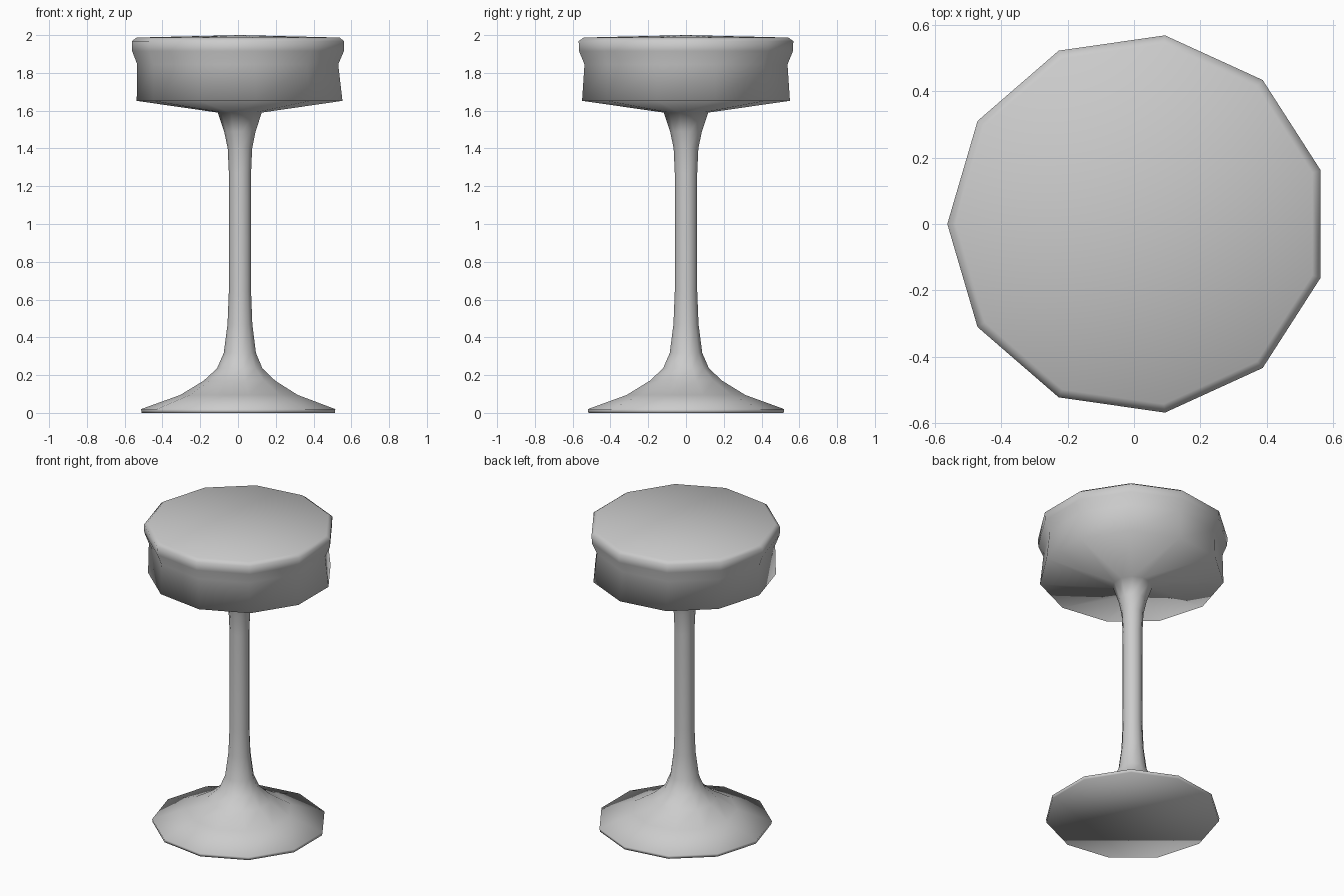
import bpy, bmesh
from math import sin, cos, pi

if "Cube" in bpy.data.objects:
    bpy.data.objects.remove(bpy.data.objects["Cube"])

SIDES = 11
AXIS_X = 0.0116   # an odd polygon needs this offset to have a centred bounding box


def lathe(name, profile, cap_bottom=False, cap_top=None):
    """Revolve (radius, z, x shift) rings; one vertex of each ring points to -x."""
    bm = bmesh.new()
    rings = []
    for r, z, dx in profile:
        rings.append([bm.verts.new((AXIS_X + dx + r * cos(pi + 2 * pi * i / SIDES),
                                    r * sin(pi + 2 * pi * i / SIDES), z))
                      for i in range(SIDES)])
    for a, b in zip(rings, rings[1:]):
        for i in range(SIDES):
            j = (i + 1) % SIDES
            bm.faces.new((a[i], a[j], b[j], b[i]))
    if cap_bottom:
        bm.faces.new(rings[0][::-1])
    if cap_top is not None:
        tip = bm.verts.new((AXIS_X, 0, cap_top))
        for i in range(SIDES):
            bm.faces.new((rings[-1][i], rings[-1][(i + 1) % SIDES], tip))
    for f in bm.faces:
        f.smooth = True
    me = bpy.data.meshes.new(name)
    bm.to_mesh(me)
    bm.free()
    ob = bpy.data.objects.new(name, me)
    bpy.context.collection.objects.link(ob)
    return ob


# Flared foot, slim stem, shallow conical underside and cushion in one skin
lathe("pedestal_stool", [
    (0.522, 0.0, 0), (0.525, 0.02, 0),
    (0.317, 0.095, 0), (0.194, 0.17, 0), (0.123, 0.235, 0),
    (0.087, 0.317, 0), (0.067, 0.47, 0), (0.060, 0.645, 0),
    (0.060, 1.27, 0), (0.066, 1.40, 0), (0.085, 1.49, 0), (0.119, 1.59, 0),
    (0.556, 1.652, 0.008),
    (0.543, 1.845, -0.002), (0.572, 1.915, 0), (0.574, 1.968, 0),
    (0.548, 1.987, 0)],
    cap_bottom=True, cap_top=2.0)
